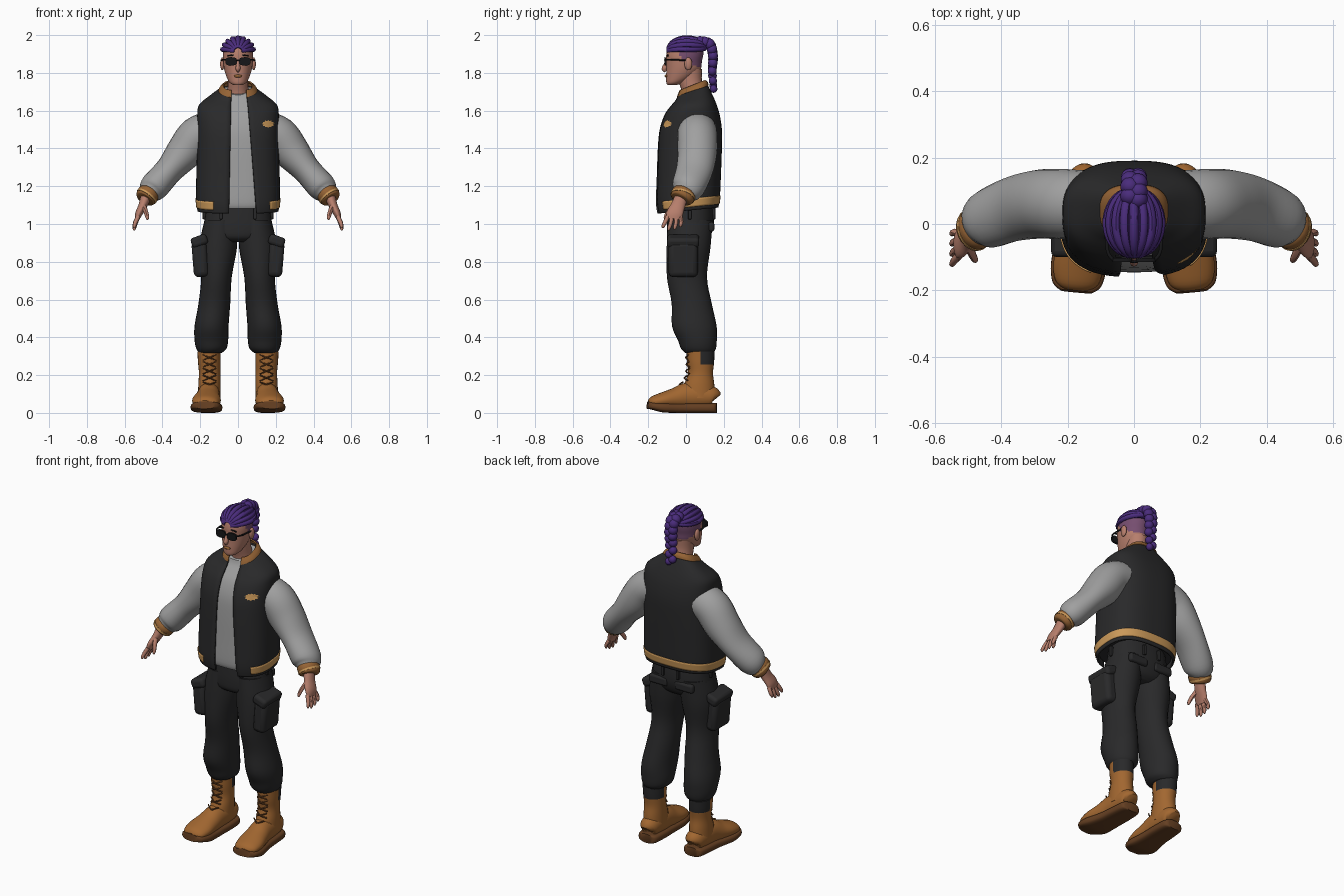
import bpy, bmesh, math
from math import sin, cos, pi
from mathutils import Vector, Matrix

cube = bpy.data.objects.get("Cube")
if cube:
    bpy.data.objects.remove(cube, do_unlink=True)

X, Y, Z = Vector((1, 0, 0)), Vector((0, 1, 0)), Vector((0, 0, 1))
SIDES = (("left_", 1), ("right_", -1))
made = []


def material(name, *rgb):
    m = bpy.data.materials.new(name)
    m.use_nodes = True
    m.diffuse_color = (*rgb, 1)
    m.node_tree.nodes["Principled BSDF"].inputs["Base Color"].default_value = (*rgb, 1)
    return m


charcoal = material("charcoal", .022, .022, .023)
grey = material("light grey", .35, .35, .35)
skin = material("skin", .47, .21, .15)
shaved = material("shaved hair", .18, .075, .16)
purple = material("purple hair", .068, .025, .2)
tan = material("tan leather", .36, .135, .03)
sole = material("dark sole", .13, .05, .016)
rib = material("brown rib", .3, .125, .035)
gold = material("gold", .6, .32, .1)
black = material("black", .008, .008, .009)


def finish(name, bm, mat):
    bmesh.ops.recalc_face_normals(bm, faces=bm.faces)
    mesh = bpy.data.meshes.new(name)
    bm.to_mesh(mesh)
    bm.free()
    ob = bpy.data.objects.new(name, mesh)
    bpy.context.collection.objects.link(ob)
    mesh.materials.append(mat)
    made.append(ob)
    return ob


def paint(ob, mat, rule):
    ob.data.materials.append(mat)
    for f in ob.data.polygons:
        if rule(f.center):
            f.material_index = len(ob.data.materials) - 1


def spline(rows, k):
    """Smooth curve through rows of numbers, k steps per span."""
    out = []
    for i in range(len(rows) - 1):
        quad = (rows[max(i - 1, 0)], rows[i], rows[i + 1], rows[min(i + 2, len(rows) - 1)])
        for j in range(k):
            t = j / k
            out.append(tuple(b + t * (c - a) / 2 + t * t * (a - 2.5 * b + 2 * c - d / 2)
                             + t ** 3 * (1.5 * (b - c) + (d - a) / 2) for a, b, c, d in zip(*quad)))
    return out + [rows[-1]]


def power(v, p):
    return math.copysign(abs(v) ** p, v)


def skin_rings(name, rings, mat, closed=True):
    bm = bmesh.new()
    vs = [[bm.verts.new(p) for p in r] for r in rings]
    n = len(vs[0])
    for r, q in zip(vs, vs[1:]):
        for j in range(n if closed else n - 1):
            k = (j + 1) % n
            bm.faces.new((r[j], r[k], q[k], q[j]))
    if closed:
        bm.faces.new(vs[0])
        bm.faces.new(vs[-1])
    return finish(name, bm, mat)


def loft(name, rows, mat, ref=Y, flat=False, k=4, p=1, n=20, side=1):
    """Elliptical rings (x, y, z, a, b): b lies along ref; flat rings stay level."""
    rows = spline(rows, k)
    pts = [Vector(r[:3]) for r in rows]
    rings = []
    for i, (c, r) in enumerate(zip(pts, rows)):
        t = Z if flat else (pts[min(i + 1, len(pts) - 1)] - pts[max(i - 1, 0)]).normalized()
        u = (ref - t * ref.dot(t)).normalized()
        v = t.cross(u)
        ring = [c + v * r[3] * power(cos(w), p) + u * r[4] * power(sin(w), p)
                for w in (2 * pi * j / n for j in range(n))]
        rings.append([Vector((q.x * side, q.y, q.z)) for q in ring])
    return skin_rings(name, rings, mat)


def pair(name, rows, mat, **kw):
    return [loft(pre + name, rows, mat, side=s, **kw) for pre, s in SIDES]


def ball(name, loc, size, mat):
    bm = bmesh.new()
    bmesh.ops.create_uvsphere(bm, u_segments=14, v_segments=9, radius=1,
                              matrix=Matrix.Translation(loc) @ Matrix.Diagonal((*size, 1)))
    return finish(name, bm, mat)


def box(name, loc, size, mat, tilt=0, bevel=.012):
    for pre, s in SIDES:
        bm = bmesh.new()
        bmesh.ops.create_cube(bm, size=1, matrix=Matrix.Translation((loc[0] * s, *loc[1:]))
                              @ Matrix.Rotation(tilt * s, 4, 'Y') @ Matrix.Diagonal((*size, 1)))
        mod = finish(pre + name, bm, mat).modifiers.new("soft edges", 'BEVEL')
        mod.width, mod.segments = bevel, 3


def wrap(name, rows, mat, gap=None, grow=0, k=4, n=56):
    """Garment rings (z, half width, front y, back y, tilt), open between gap(z)."""
    rings = []
    for z, w, front, back, tilt in spline(rows, k):
        w, mid, deep, p = w + grow, (front + back) / 2, (back - front) / 2 + grow, .75
        t0, t1 = 0, 2 * pi * (1 - 1 / n)
        if gap:
            lo, hi = gap(z)
            t0, t1 = math.asin((hi / w) ** (1 / p)), 2 * pi - math.asin((-lo / w) ** (1 / p))
        ring = []
        for j in range(n):
            t = t0 + (t1 - t0) * j / (n - 1)
            y = mid - deep * power(cos(t), p)
            ring.append(Vector((w * power(sin(t), p), y, z + tilt * y)))
        rings.append(ring)
    return skin_rings(name, rings, mat, closed=not gap)


def thicken(ob, amount):
    mod = ob.modifiers.new("thickness", 'SOLIDIFY')
    mod.thickness = amount


# Jacket body, shirt, collar and hem band
body = [(1.07, .215, -.152, .172, .1), (1.13, .222, -.16, .18, .1), (1.25, .221, -.156, .185, .05),
        (1.4, .217, -.15, .19, 0), (1.5, .216, -.14, .19, 0), (1.58, .216, -.113, .178, 0),
        (1.63, .205, -.08, .16, .05), (1.668, .15, -.055, .135, .2), (1.695, .1, -.045, .115, .35)]


def opening(z):
    f = (1.68 - z) / .6
    return -.036 - .012 * f, .048 + .05 * f


jacket = wrap("jacket_body", body, charcoal, opening)
thicken(jacket, .01)
shirt = wrap("shirt", [(max(r[0], 1.095), *r[1:]) for r in body], grey, grow=-.014)
paint(shirt, charcoal, lambda c: c.z < 1.1 and abs(c.x) < .05 and abs(c.y) < .06)
thicken(wrap("collar", [(1.688, .105, -.05, .12, .38), (1.705, .095, -.045, .115, .4),
                        (1.722, .078, -.036, .102, .4)], rib, opening), .008)
thicken(wrap("hem_band", [(1.088, .217, -.154, .174, .1), (1.132, .222, -.16, .18, .1)], gold,
             lambda z: (-.13, .17), grow=.004), .006)

# Chest patch, laid on the jacket surface
bpy.context.view_layer.update()
bm = bmesh.new()
spots = []
for j in range(25):
    r = 0 if j == 24 else 1 + .12 * (-1) ** j
    a = 2 * pi * j / 24
    x, z = .16 + .03 * r * cos(a), 1.53 + .018 * r * sin(a)
    hit, loc, normal, _ = jacket.ray_cast((x, -1, z), Y)
    spots.append(bm.verts.new(loc - Y * .004 if hit else (x, -.11, z)))
for j in range(24):
    bm.faces.new((spots[24], spots[j], spots[(j + 1) % 24]))
finish("chest_patch", bm, gold)

# Sleeves and cuffs
pair("sleeve", [(.13, .06, 1.5, .1, .1), (.215, .06, 1.468, .102, .106), (.285, .06, 1.38, .096, .104),
                (.365, .045, 1.285, .075, .098), (.445, .012, 1.195, .076, .088),
                (.472, -.008, 1.162, .056, .064)], grey, k=5, n=24)
pair("cuff", [(.466, -.006, 1.17, .052, .06), (.475, -.012, 1.158, .06, .066),
              (.492, -.022, 1.134, .054, .06), (.496, -.025, 1.128, .04, .045)], rib)
pair("cuff_stripe", [(.481, -.016, 1.15, .06, .067), (.487, -.019, 1.142, .059, .066)], gold, k=1)

# Hands
pair("hand", [(.488, -.026, 1.14, .028, .035), (.505, -.043, 1.095, .023, .038),
              (.525, -.06, 1.055, .019, .044), (.534, -.065, 1.025, .012, .038)], skin)
for i, length in enumerate((.052, .064, .06, .046)):
    y = (i - 1.5) * .022
    pair("finger_%d" % i, [(.528, -.063 + y, 1.04, .012, .012),
                           (.543, -.068 + y * 1.3, 1.04 - length * .6, .011, .011),
                           (.549, -.075 + y * 1.4, 1.04 - length, .009, .009),
                           (.549, -.076 + y * 1.4, 1.03 - length, .004, .004)], skin, n=8, k=2)
pair("thumb", [(.503, -.06, 1.1, .015, .016), (.488, -.092, 1.065, .012, .013),
               (.48, -.108, 1.035, .01, .01), (.48, -.112, 1.022, .004, .004)], skin, n=8, k=3)

# Trousers
loft("trouser_seat", [(0, .025, 1.11, .165, .115), (0, .025, 1.04, .175, .122), (0, .022, .98, .18, .122),
                      (0, .015, .93, .155, .11), (0, .015, .905, .09, .08)], charcoal, flat=True, p=.85, n=28)
pair("trouser_leg", [(.092, .022, 1.02, .085, .118), (.105, .014, .88, .1, .116), (.114, .005, .72, .081, .106),
                     (.125, .03, .58, .084, .106), (.14, .044, .46, .09, .118), (.141, .06, .385, .089, .103),
                     (.141, .066, .34, .08, .092), (.146, .07, .318, .06, .074)], charcoal, flat=True, n=24)
box("cargo_pocket", (.2, -.015, .815), (.08, .155, .19), charcoal, tilt=.08, bevel=.025)
box("pocket_flap", (.205, -.015, .91), (.088, .17, .055), charcoal, tilt=.35, bevel=.018)
box("back_pocket_flap", (.085, .135, .985), (.12, .03, .05), charcoal)
for x, y in ((.09, -.093), (.05, .147), (.178, .02)):
    box("belt_loop", (x, y, 1.055), (.018, .018, .06), charcoal, bevel=.004)

# Boots
foot = [(.15, .157, .075, .03, .03), (.15, .14, .085, .055, .052), (.152, .06, .09, .07, .06),
        (.155, 0, .088, .07, .062), (.16, -.055, .076, .058, .068), (.167, -.12, .066, .044, .076),
        (.172, -.175, .056, .032, .066), (.174, -.196, .05, .016, .04)]
pair("boot_foot", foot, tan, ref=X, n=24)
pair("boot_sole", [(x, y * 1.04, .026 + .016 * max(0, -y - .1) / .1, .02 if y < -.15 else .026, b + .008)
                   for x, y, z, a, b in foot], sole, ref=X, p=.6, n=24)
for shaft in pair("boot_shaft", [(.152, .065, .08, .06, .088), (.151, .07, .15, .059, .08),
                                 (.15, .077, .21, .057, .066), (.152, .077, .27, .06, .072),
                                 (.154, .077, .325, .061, .074)], tan, flat=True, n=24):
    paint(shaft, charcoal, lambda c: c.z > .26 and c.y > .07)
for i in range(5):
    z, y = .135 + i * .036, (-.03, -.004, .004, .006, .003)[i]
    for d in (1, -1):
        pair("lace_%d" % i, [(.151 - d * .034, y + .014, z, .004, .004), (.151, y - .005, z + .014, .004, .004),
                             (.151 + d * .034, y + .014, z + .028, .004, .004)], sole, ref=X, n=6, k=3)

# Head and neck
loft("neck", [(0, .045, 1.62, .07, .065), (0, .04, 1.69, .058, .06), (0, .022, 1.76, .054, .062),
              (0, .02, 1.82, .056, .066)], skin, flat=True)
head = loft("head", [(0, -.075, 1.735, .022, .022), (0, -.058, 1.748, .044, .046), (0, -.031, 1.78, .061, .074),
                     (0, -.013, 1.82, .073, .091), (0, -.01, 1.86, .078, .094), (0, -.006, 1.9, .08, .098),
                     (0, 0, 1.94, .072, .09), (0, 0, 1.965, .04, .05)], skin, flat=True, n=40)
paint(head, shaved, lambda c: c.y > -.03 and c.z > 1.858 - .4 * c.y)
loft("nose", [(0, -.096, 1.878, .008, .008), (0, -.108, 1.845, .01, .01), (0, -.113, 1.822, .016, .013),
              (0, -.104, 1.81, .01, .006)], skin, ref=X, flat=False, n=12)
ball("lips", (0, -.104, 1.783), (.022, .009, .008), rib)
for pre, s in SIDES:
    ball(pre + "ear", (s * .083, .012, 1.848), (.012, .021, .034), skin)
box("eyebrow", (.036, -.097, 1.893), (.042, .008, .007), black, tilt=.1, bevel=.002)

# Sunglasses
pair("lens", [(.036, -.102, 1.861, .021, .03), (.036, -.114, 1.861, .022, .031)], black, ref=X, k=1, p=.7)
loft("glasses_bridge", [(-.01, -.114, 1.868, .004, .004), (.01, -.114, 1.868, .004, .004)], black, n=8)
pair("temple", [(.062, -.108, 1.87, .005, .004), (.08, -.08, 1.87, .005, .004),
                (.086, .015, 1.866, .005, .004)], black, ref=Z, n=8)

# Hair: cap, swept rows and hanging braid
crown = Vector((0, .004, 1.915))
angles = [i * pi / 14 for i in range(7)]
loft("hair_cap", [(0, crown.y, crown.z + .07 * sin(a), .085 * cos(a), .1 * cos(a)) for a in angles],
     purple, flat=True, k=1, n=32)
for i in range(-4, 5):
    lean, rows = i * .36, []
    for j in range(9):
        a = .2 + j * .34
        rows.append((.083 * sin(lean) * sin(a), crown.y - .098 * cos(a),
                     crown.z + .071 * cos(lean) * sin(a) + .02 * j / 9 * (1 - sin(a)), .013, .013))
    loft("hair_row_%d" % (i + 5), rows, purple, ref=X, n=8, k=2)
braid = spline([(.075, 1.965), (.125, 1.952), (.143, 1.89), (.139, 1.81), (.146, 1.715)], 4)
for i, (y, z) in enumerate(braid):
    f = 1 - .35 * (i / len(braid)) ** 2
    ball("braid_%d" % i, (.012 * (-1) ** i, y, z), (.03 * f, .029 * f, .03 * f), purple)

# Smooth shading with sharp creases kept
bpy.ops.object.select_all(action='DESELECT')
for ob in made:
    ob.select_set(True)
bpy.context.view_layer.objects.active = made[0]
bpy.ops.object.shade_smooth_by_angle(angle=math.radians(45))
